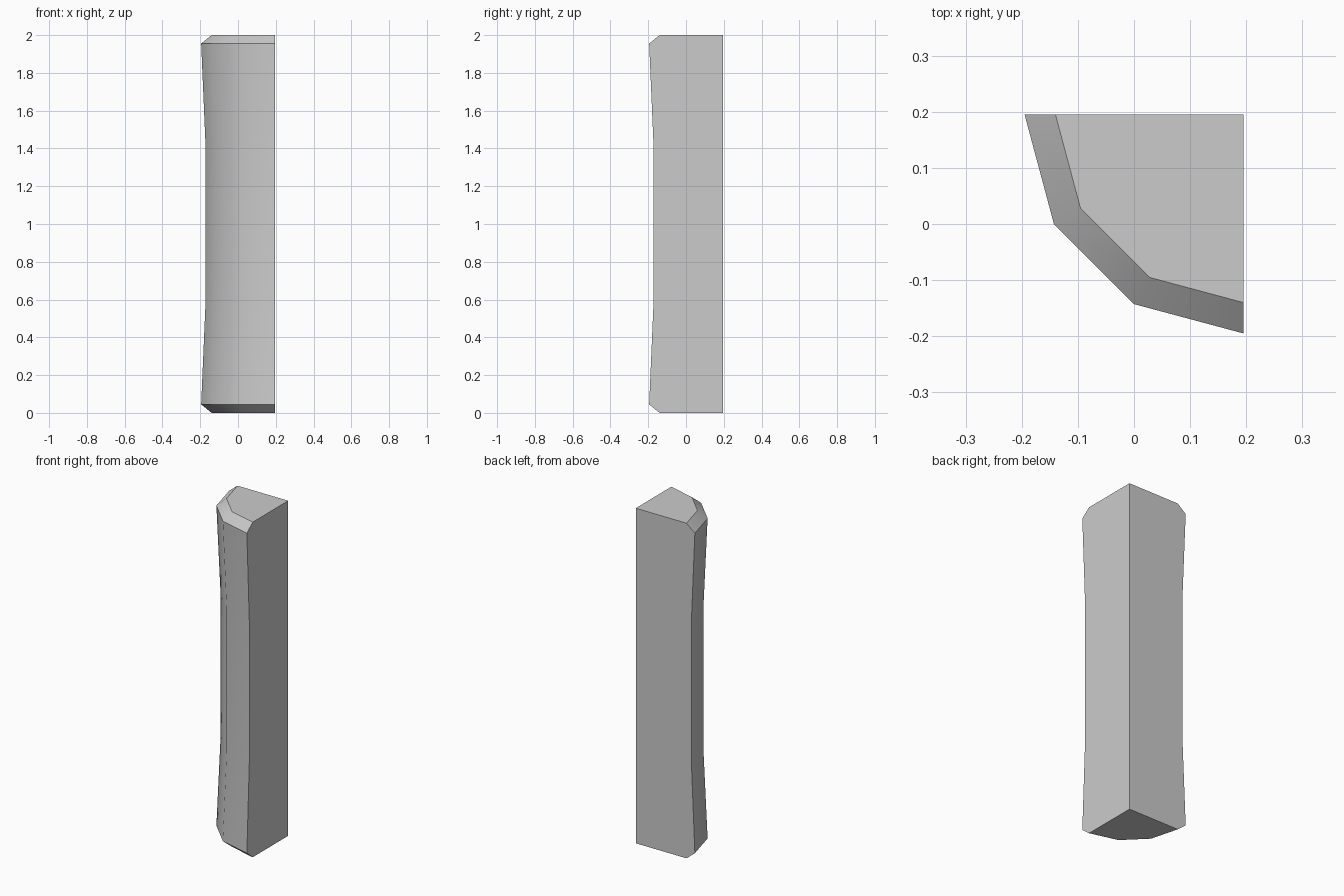
import bpy, bmesh
from math import cos, sin, pi, radians

cube = bpy.data.objects.get("Cube")
if cube:
    bpy.data.objects.remove(cube, do_unlink=True)

CORNER = 0.195      # column axis, at the back left corner
SIDES = 3           # sides of the quarter round
# radius and height of each ring: chamfered ends, slim waist
PROFILE = [(0.335, 0), (0.39, 0.045), (0.367, 0.58),
           (0.367, 1.42), (0.39, 1.955), (0.335, 2)]

stone = bpy.data.materials.new("grey stone")
stone.use_nodes = True
colour = (0.6, 0.6, 0.6, 1)
stone.diffuse_color = colour
stone.node_tree.nodes["Principled BSDF"].inputs["Base Color"].default_value = colour

# Rings of the quarter column
bm = bmesh.new()
rings = []
for r, z in PROFILE:
    angles = [pi + i * pi / 2 / SIDES for i in range(SIDES + 1)]
    rings.append([bm.verts.new((CORNER + r * cos(a), CORNER + r * sin(a), z))
                  for a in angles])

# Curved outside
for low, high in zip(rings, rings[1:]):
    for i in range(SIDES):
        bm.faces.new((low[i], low[i + 1], high[i + 1], high[i]))

# Flat ends and the two flat inner sides
base = bm.verts.new((CORNER, CORNER, 0))
top = bm.verts.new((CORNER, CORNER, 2))
bm.faces.new([base] + rings[0])
bm.faces.new([top] + rings[-1])
for side in (0, SIDES):
    bm.faces.new([base] + [ring[side] for ring in rings] + [top])
bmesh.ops.recalc_face_normals(bm, faces=bm.faces)

mesh = bpy.data.meshes.new("quarter_column")
bm.to_mesh(mesh)
bm.free()
mesh.materials.append(stone)
column = bpy.data.objects.new("quarter_column", mesh)
bpy.context.collection.objects.link(column)

# Smooth round the curve, sharp at the chamfers and flat sides
bpy.ops.object.select_all(action="DESELECT")
column.select_set(True)
bpy.context.view_layer.objects.active = column
bpy.ops.object.shade_smooth_by_angle(angle=radians(35))
